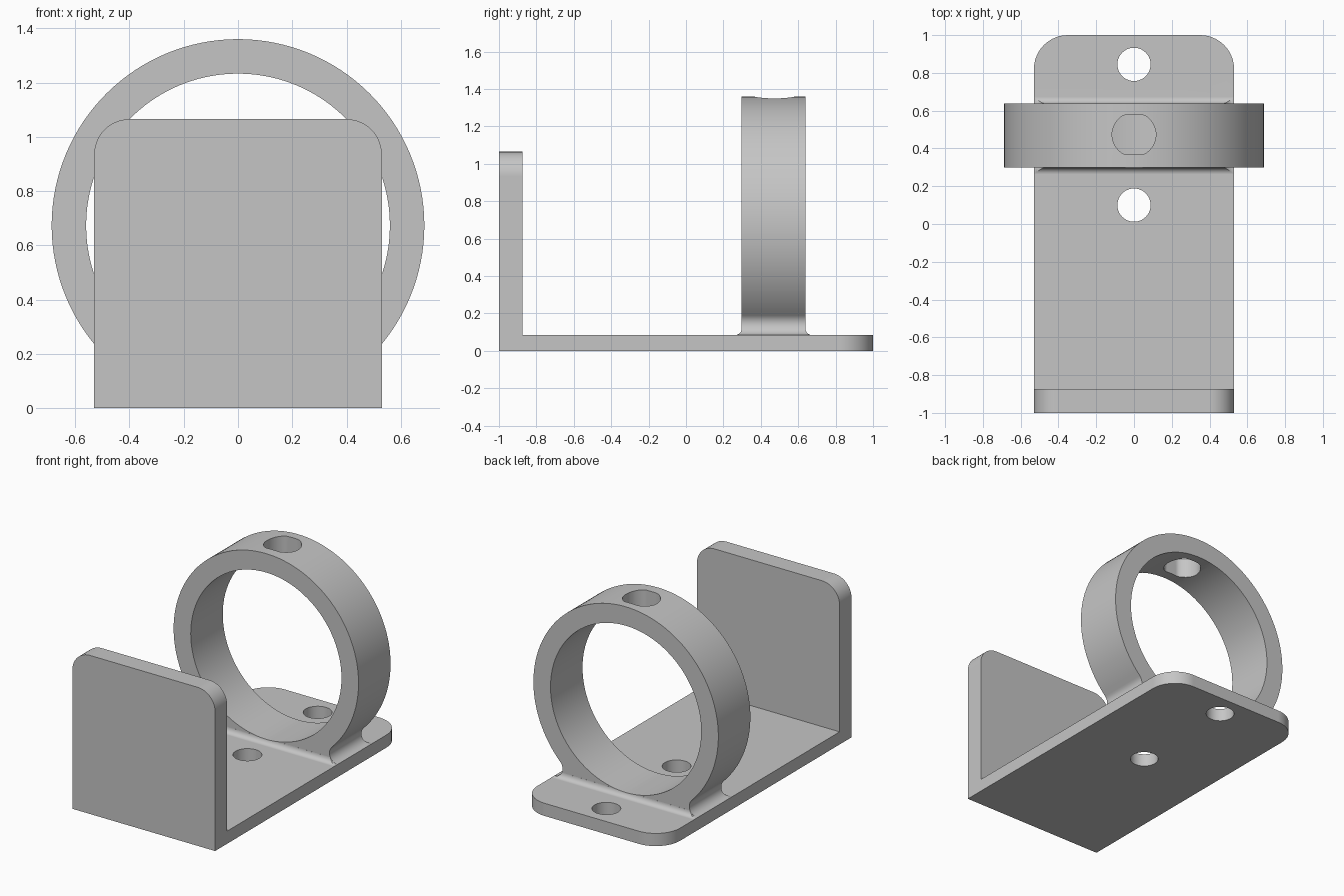
import bpy, bmesh
from math import sin, cos, pi, atan2, sqrt, radians

if "Cube" in bpy.data.objects:
    bpy.data.objects.remove(bpy.data.objects["Cube"])

grey = bpy.data.materials.new("plain grey")
grey.diffuse_color = (0.56, 0.56, 0.56, 1)
grey.use_nodes = True
grey.node_tree.nodes["Principled BSDF"].inputs["Base Color"].default_value = grey.diffuse_color

W, T = 0.53, 0.085             # half width and thickness of the base plate
RY, RD = 0.468, 0.17           # ring centre and half depth along y
RZ, RO, RI = 0.673, 0.687, 0.56  # ring centre height, outer and inner radius
FR = 0.0617                    # fillet between ring rim and plate
FZ = T + FR
FX = sqrt((RO + FR) ** 2 - (RZ - FZ) ** 2)
SR = 0.035                     # fillet along the ring's flat sides


def make_object(name, bm):
    bmesh.ops.recalc_face_normals(bm, faces=bm.faces)
    me = bpy.data.meshes.new(name)
    bm.to_mesh(me)
    bm.free()
    me.materials.append(grey)
    ob = bpy.data.objects.new(name, me)
    bpy.context.collection.objects.link(ob)
    return ob


def loft(name, loops):
    """Solid through a stack of equal-length closed loops."""
    bm = bmesh.new()
    rings = [[bm.verts.new(p) for p in loop] for loop in loops]
    n = len(rings[0])
    for a, b in zip(rings, rings[1:]):
        for i in range(n):
            j = (i + 1) % n
            bm.faces.new((a[i], a[j], b[j], b[i]))
    bm.faces.new(rings[0])
    bm.faces.new(rings[-1])
    return make_object(name, bm)


def prism_z(name, pts, a, b):
    return loft(name, [[(x, y, z) for x, y in pts] for z in (a, b)])


def prism_y(name, pts, a, b):
    return loft(name, [[(x, y, z) for x, z in pts] for y in (a, b)])


def arc(cx, cy, r, a0, a1, n):
    return [(cx + r * cos(a0 + (a1 - a0) * i / n), cy + r * sin(a0 + (a1 - a0) * i / n))
            for i in range(n + 1)]


def circle(cx, cy, r, n):
    return arc(cx, cy, r, 0, 2 * pi, n)[:-1]


def rounded_top(lo, hi, r):
    """Rectangle whose two upper corners are rounded."""
    return ([(-W, lo), (W, lo)] + arc(W - r, hi - r, r, 0, pi / 2, 12)
            + arc(r - W, hi - r, r, pi / 2, pi, 12))


def boolean(target, tool, operation):
    mod = target.modifiers.new(operation, 'BOOLEAN')
    mod.object, mod.operation, mod.solver = tool, operation, 'EXACT'
    bpy.context.view_layer.objects.active = target
    bpy.ops.object.modifier_apply(modifier=mod.name)
    bpy.data.objects.remove(tool)


# base plate and upright end wall
body = prism_z("ring_bracket", rounded_top(-1, 1, 0.18), 0, T)
boolean(body, prism_y("end_wall", rounded_top(0, 1.065, 0.13), -1, -0.873), 'UNION')

# ring disc with its flared foot
tangent = atan2(FZ - RZ, FX)
flare = arc(FX, FZ, FR, 1.5 * pi, pi + tangent, 14)
right = [(min(x, W - 0.0005), z) for x, z in [(FX, 0.04)] + flare]
rim = arc(0, RZ, RO, tangent, pi - tangent, 96)[1:-1]
outline = right + rim + [(-x, z) for x, z in reversed(right)]
boolean(body, prism_y("ring", outline, RY - RD, RY + RD), 'UNION')

# fillet strips on the flat sides of the foot
levels = [(0.04, RD + SR, W - 0.001)]
for i in range(9):
    t = radians(90) * i / 8
    z = T + SR * (1 - cos(t))
    w = FX - sqrt(max(FR ** 2 - (z - FZ) ** 2, 0))
    levels.append((z, RD + SR * (1 - sin(t)) + 0.0003, min(w, W) - 0.001))
strip = loft("side_fillet", [[(-w, RY - d, z), (w, RY - d, z), (w, RY + d, z), (-w, RY + d, z)]
                             for z, d, w in levels])
boolean(body, strip, 'UNION')

# ring bore, flat-sided top hole and two screw holes
boolean(body, prism_y("bore", circle(0, RZ, RI, 96), 0.1, 0.9), 'DIFFERENCE')
flat = [(x, RY + 0.005 + max(-0.105, min(0.105, y))) for x, y in circle(0, 0, 0.116, 48)]
boolean(body, prism_z("top_hole", flat, 0.9, 1.5), 'DIFFERENCE')
for y in (0.10, 0.845):
    boolean(body, prism_z("screw_hole", circle(0, y, 0.088, 40), -0.1, 0.2 if y > 0.5 else 0.11),
            'DIFFERENCE')

# smooth curves with crisp edges
bpy.ops.object.select_all(action='DESELECT')
body.select_set(True)
bpy.context.view_layer.objects.active = body
bpy.ops.object.shade_smooth_by_angle(angle=radians(25))
normals = body.modifiers.new("flat_normals", 'WEIGHTED_NORMAL')
normals.keep_sharp = True
